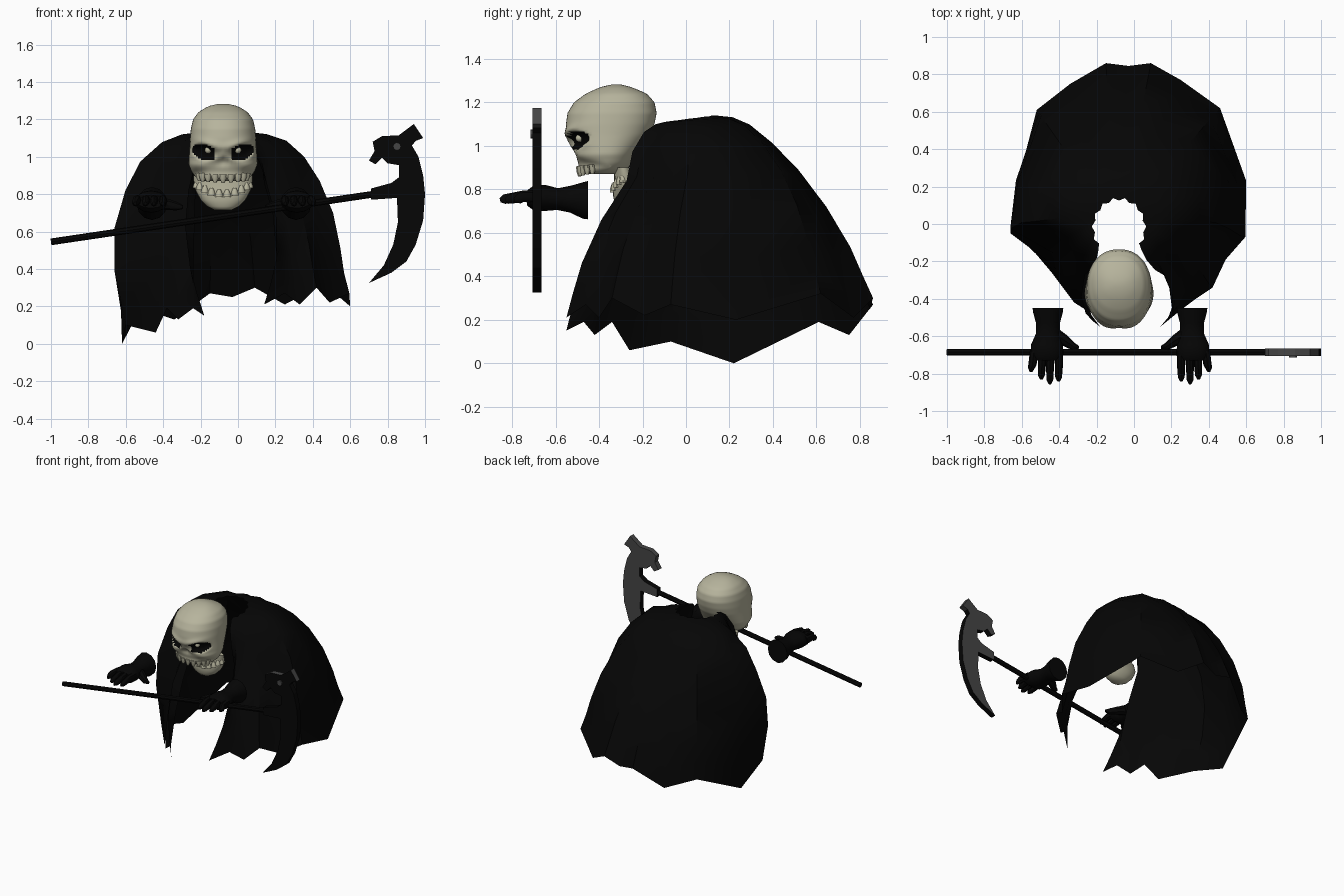
import bpy, bmesh, math
from mathutils import Vector

if "Cube" in bpy.data.objects:
    bpy.data.objects.remove(bpy.data.objects["Cube"])

CX = -0.08  # middle of the figure


def material(name, col):
    m = bpy.data.materials.new(name)
    m.diffuse_color = (*col, 1)
    m.use_nodes = True
    m.node_tree.nodes["Principled BSDF"].inputs["Base Color"].default_value = m.diffuse_color
    return m


BLACK = material("black cloth", (0.0017, 0.0017, 0.0017))
BONE = material("bone", (0.47, 0.455, 0.335))
DARK = material("socket black", (0.001, 0.001, 0.001))
GREY = material("blade grey", (0.06, 0.06, 0.06))


def finish(bm, name, mats, smooth=None):
    bmesh.ops.recalc_face_normals(bm, faces=bm.faces)
    me = bpy.data.meshes.new(name)
    bm.to_mesh(me)
    bm.free()
    ob = bpy.data.objects.new(name, me)
    bpy.context.collection.objects.link(ob)
    for m in mats:
        me.materials.append(m)
    if smooth:
        bpy.ops.object.select_all(action='DESELECT')
        ob.select_set(True)
        bpy.context.view_layer.objects.active = ob
        bpy.ops.object.shade_smooth_by_angle(angle=math.radians(smooth))
    return ob


def loft(bm, rings, closed=True, caps=True):
    rows = [[bm.verts.new(p) for p in r] for r in rings]
    n = len(rows[0])
    for a, b in zip(rows, rows[1:]):
        for i in range(n if closed else n - 1):
            j = (i + 1) % n
            bm.faces.new((a[i], a[j], b[j], b[i]))
    if caps:
        bm.faces.new(rows[0])
        bm.faces.new(rows[-1])


def tube(bm, pts, sizes, n=8):
    """Tube through pts; sizes are (sideways, upright) radii."""
    pts = [Vector(p) for p in pts]
    rings = []
    for i, p in enumerate(pts):
        d = (pts[min(i + 1, len(pts) - 1)] - pts[max(i - 1, 0)]).normalized()
        ref = Vector((0, 0, 1)) if abs(d.z) < 0.9 else Vector((0, 1, 0))
        s = d.cross(ref).normalized()
        u = s.cross(d)
        rs, ru = sizes[i]
        rings.append([p + s * rs * math.cos(t) + u * ru * math.sin(t)
                      for t in (2 * math.pi * k / n for k in range(n))])
    loft(bm, rings)


def lerp_table(rows, z):
    for a, b in zip(rows, rows[1:]):
        if z <= b[0]:
            t = (z - a[0]) / (b[0] - a[0])
            return [p + (q - p) * t for p, q in zip(a, b)]
    return rows[-1]


# Cloak: ragged hem lofted up to the neck opening, open at the front
hem = [(-.18, -.55, .15), (-.24, -.47, .19), (-.32, -.42, .13), (-.38, -.34, .19),
       (-.44, -.26, .06), (-.60, -.07, .10), (-.62, .22, 0), (-.52, .61, .19),
       (-.34, .75, .13), (-.15, .86, .27), (-.03, .845, .25), (.09, .86, .30),
       (.25, .77, .21), (.46, .62, .32), (.60, .23, .20), (.595, -.07, .27),
       (.49, -.19, .22), (.42, -.34, .30), (.33, -.40, .21), (.25, -.46, .27),
       (.14, -.55, .21)]
# outward share of the way from neck to hem at each share of the drop
drop = [0, .01, .05, .15, .3, .5, .72, .87, 1]
back = [0, .1, .2, .34, .51, .69, .85, .93, 1]
left = [0, .25, .52, .8, .98, 1.1, 1.1, 1.04, 1]
right = [0, .2, .4, .58, .74, .86, .92, .95, 1]
front = [0, .08, .2, .32, .38, .64, .84, .93, 1]
bulge = {5: -.04, 6: .035}   # extra sideways swell of single folds
bm = bmesh.new()
cols = []
last = len(hem) - 1
for i, h in enumerate(hem):
    a = math.radians(215 - 250 * i / last)
    wave = 1.08 if i % 2 else 0.97
    top = Vector((CX + .135 * wave * math.cos(a), -.02 + .15 * wave * math.sin(a),
                  1.12 + .02 * math.sin(a)))
    h = Vector(h)
    d = h - Vector((-.03, .1, 0))
    k = abs(d.x) / (abs(d.x) + abs(d.y) * .8)   # how far the column faces sideways
    k = k * k * (3 - 2 * k)
    if h.x < -.03 and h.y > .3:
        k = k ** 1.9
    ends = min(i, last - i)
    if ends < 2:
        k = 0.15 * ends
    col = []
    for g, fb, fl, fr, ff in zip(drop, back, left, right, front):
        fs = fl if h.x < -.03 else fr
        fx = (fb if h.y > .1 else ff) * (1 - k) + fs * k
        fy = fx if h.y > .1 else ff
        p = Vector((top.x + (h.x - top.x) * fx, top.y + (h.y - top.y) * fy,
                    top.z + (h.z - top.z) * g))
        p.x += bulge.get(i, 0) * math.sin(math.pi * g)
        if ends == 0:   # front edges stay apart above their pointed tips
            p.x += (-.1 if i == 0 else .11) * math.sin(math.pi * g)
        col.append(p)
    cols.append(col)
loft(bm, cols, closed=False, caps=False)
finish(bm, "cloak", [BLACK], 45)


# Skull: stacked rounded sections (z, half width, front y, back y)
def section(z, hw, yf, yb, n=56, e=2.2):
    out = []
    for k in range(n):
        t = 2 * math.pi * k / n
        c, s = math.cos(t), math.sin(t)
        out.append(Vector((CX + hw * math.copysign(abs(c) ** (2 / e), c),
                           (yf + yb) / 2 + (yb - yf) / 2 * math.copysign(abs(s) ** (2 / e), s), z)))
    return out


def socket(p):
    """Distance inside the slanted eye socket, 1 at the rim."""
    dx, dz = abs(p.x - CX) - .1, p.z - 1.025
    u, v = dx * .96 + dz * .28, dz * .96 - dx * .28
    return math.hypot(u / .066, v / .043)


cranium = [(.87, .11, -.47, -.31), (.89, .145, -.495, -.27), (.92, .168, -.495, -.25),
           (.96, .184, -.51, -.23), (1.0, .182, -.535, -.20), (1.05, .178, -.553, -.165),
           (1.10, .176, -.552, -.145), (1.15, .172, -.545, -.135), (1.20, .16, -.515, -.145),
           (1.24, .13, -.46, -.18), (1.27, .08, -.395, -.25), (1.282, .03, -.34, -.30)]
bm = bmesh.new()
N = 44
loft(bm, [section(*lerp_table(cranium, .87 + .412 * i / N)) for i in range(N + 1)])
for v in bm.verts:
    p = v.co
    if p.y < -.36:
        x = abs(p.x - CX)
        d = socket(p)
        brow = math.exp(-((p.z - 1.07 - .25 * (x - .08)) / .02) ** 2 - ((x - .08) / .07) ** 2)
        cheek = math.exp(-((p.z - .955) / .022) ** 2 - ((x - .13) / .05) ** 2)
        hollow = math.exp(-((p.z - .91) / .02) ** 2 - ((x - .15) / .04) ** 2)
        nose = math.exp(-((p.z - .975) / .022) ** 2 - (x / .025) ** 2)
        p.y += -.012 * brow - .014 * cheek + .02 * hollow + .022 * nose
        if d < 1:
            p.y += .045 * (1 - d ** 4)
for f in bm.faces:
    c = f.calc_center_median()
    if c.y < -.36 and socket(c) < 1:
        f.material_index = 1
finish(bm, "skull", [BONE, DARK], 60)

# Jaw, set back below the skull and reaching up into it
bm = bmesh.new()
jaw = [(.715, .045, -.315, -.25), (.735, .085, -.328, -.23), (.77, .12, -.335, -.21),
       (.81, .142, -.335, -.21), (.84, .155, -.33, -.22), (.90, .158, -.33, -.25)]
loft(bm, [section(*r, n=32) for r in jaw])
finish(bm, "jaw", [BONE], 60)


# Teeth rows, blunt cones along an arc
def teeth(name, count, cy, rx, ry, z0, z1, curl):
    bm = bmesh.new()
    for i in range(count):
        t = math.pi * (.08 + .84 * i / (count - 1))
        x, y = CX + rx * math.cos(t), cy - ry * math.sin(t)
        lift = curl * math.cos(t) ** 2
        tube(bm, [(x, y, z0 + lift), (x, y, (z0 + z1) / 2 + lift), (x, y, z1 + lift)],
             [(.021, .018), (.018, .016), (.008, .008)], 6)
    finish(bm, name, [BONE], 60)


teeth("upper_teeth", 9, -.41, .13, .08, .905, .86, .01)
teeth("lower_teeth", 10, -.275, .145, .06, .785, .825, .05)

# Eyes deep in the sockets
for s, nm in ((-1, "left_eye"), (1, "right_eye")):
    bm = bmesh.new()
    bmesh.ops.create_uvsphere(bm, u_segments=12, v_segments=8, radius=.018)
    bmesh.ops.translate(bm, verts=bm.verts, vec=(CX + s * .08, -.49, 1.035))
    finish(bm, nm, [BONE], 60)

# Gloves: flared cuff, palm, four fingers and a thumb, mirrored about the middle
for s, nm in ((-1, "left_glove"), (1, "right_glove")):
    bm = bmesh.new()

    def at(x, y, z):
        return (CX + .005 + s * x, y, z)

    tube(bm, [at(.385, -.45, .75), at(.385, -.47, .75), at(.385, -.53, .755), at(.385, -.59, .755),
              at(.39, -.65, .76), at(.39, -.70, .76), at(.39, -.73, .76)],
         [(.082, .088), (.08, .085), (.064, .062), (.065, .05), (.086, .06), (.088, .058), (.075, .035)], 12)
    for x0, x1, y in ((.46, .475, -.79), (.415, .42, -.83), (.372, .375, -.855), (.325, .328, -.84)):
        tube(bm, [at(x0, -.68, .765), at((x0 + x1) / 2, -.75, .768), at(x1, y + .02, .755), at(x1, y, .75)],
             [(.022, .03), (.022, .026), (.018, .022), (.008, .01)], 8)
    tube(bm, [at(.36, -.58, .75), at(.30, -.62, .745), at(.25, -.655, .735), at(.22, -.66, .73)],
         [(.035, .035), (.03, .03), (.02, .022), (.008, .01)], 8)
    finish(bm, nm, [BLACK], 40)

# Scythe pole
Y = -.685
bm = bmesh.new()
tube(bm, [(-1, Y, .545), (.86, Y, .82)], [(.018, .018)] * 2, 8)
finish(bm, "scythe_pole", [BLACK], 30)

# Scythe blade: one extruded outline, dark on the front face and the lower rim
outline = [(.70, .98), (.73, 1.03), (.72, 1.08), (.77, 1.11), (.86, 1.115), (.94, 1.175),
           (.99, 1.10), (.95, 1.085), (.93, 1.06), (.965, 1.0), (.99, .90), (1.0, .80),
           (.99, .66), (.95, .53), (.90, .44), (.82, .38), (.70, .325), (.78, .42),
           (.83, .53), (.855, .65), (.85, .78), (.71, .77), (.71, .83), (.82, .86),
           (.86, .89), (.86, .955), (.80, .965), (.77, .995), (.735, .96)]
bm = bmesh.new()
loft(bm, [[(x, y, z) for x, z in outline] for y in (Y - .02, Y + .02)])
bmesh.ops.recalc_face_normals(bm, faces=bm.faces)
for f in bm.faces:
    z = f.calc_center_median().z
    low_rim = abs(f.normal.y) < .5 and (z < 1.0 or (f.normal.x > .3 and z < 1.08))
    f.material_index = 1 if f.normal.y < -.5 or low_rim else 0
finish(bm, "scythe_blade", [GREY, BLACK])

# Bolt on the blade head
bm = bmesh.new()
tube(bm, [(.85, Y - .015, 1.055), (.85, Y - .03, 1.055)], [(.021, .021)] * 2, 12)
finish(bm, "blade_bolt", [GREY], 30)
